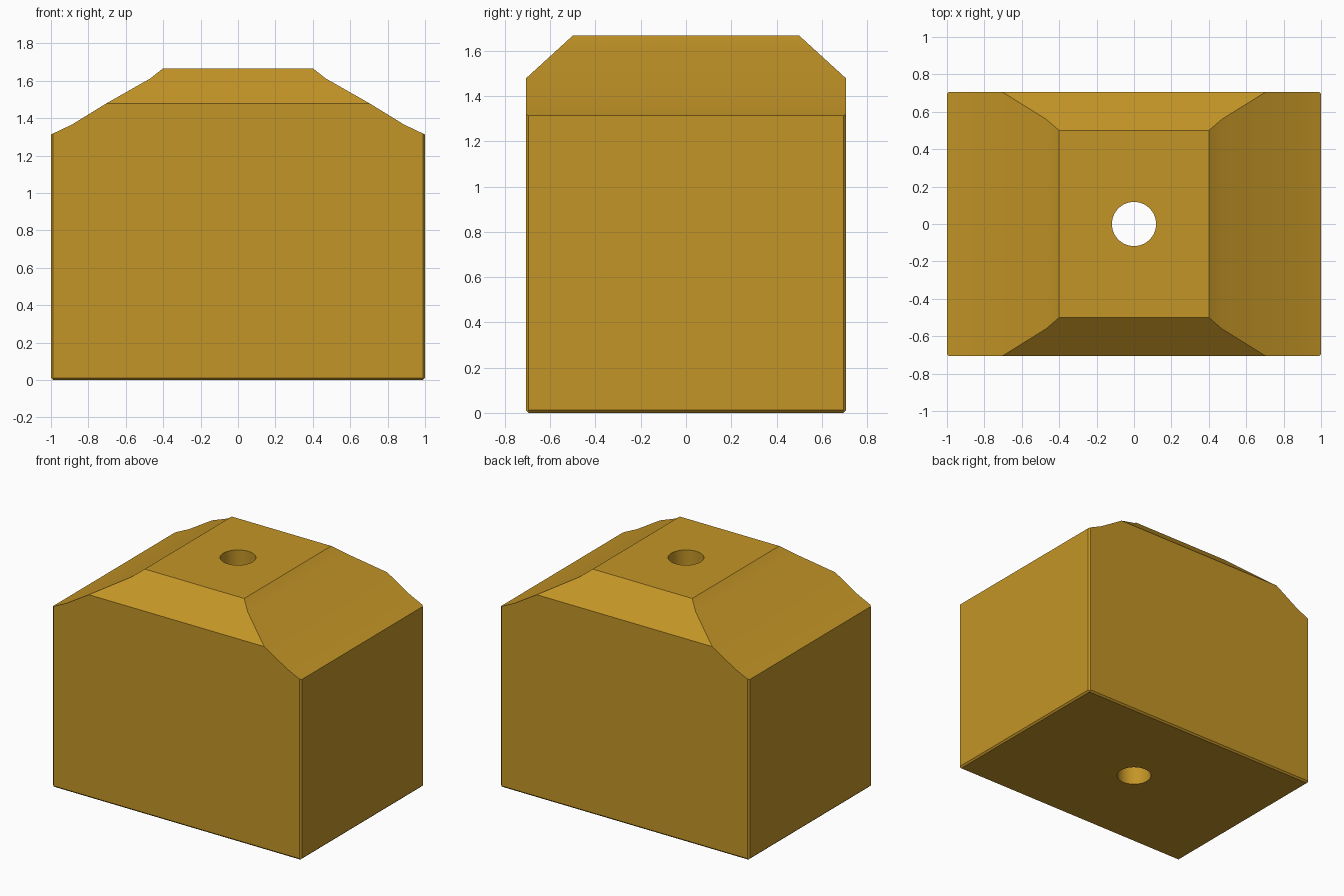
import bpy, bmesh
from mathutils import Vector

if "Cube" in bpy.data.objects:
    bpy.data.objects.remove(bpy.data.objects["Cube"])

W, D, H = 1.0, 0.707, 1.667      # half width, half depth, height
C = 0.012                        # small edge chamfer

# Block body: front profile with slightly hollow shoulders, extruded along y
half = [(W, 0), (W, 1.313), (0.888, 1.366), (0.706, 1.478), (0.47, 1.612), (0.4, H)]
profile = half + [(-x, z) for x, z in reversed(half)]
bm = bmesh.new()
face = bm.faces.new([bm.verts.new((x, -D, z)) for x, z in profile])
ext = bmesh.ops.extrude_face_region(bm, geom=[face])
bmesh.ops.translate(bm, vec=(0, 2 * D, 0),
                    verts=[g for g in ext["geom"] if isinstance(g, bmesh.types.BMVert)])
bmesh.ops.recalc_face_normals(bm, faces=bm.faces)


def slice_off(point, normal):
    """Cut away everything on the normal side of a plane and cap the cut."""
    geom = bm.verts[:] + bm.edges[:] + bm.faces[:]
    bmesh.ops.bisect_plane(bm, geom=geom, dist=1e-6, plane_co=Vector(point),
                           plane_no=Vector(normal), clear_outer=True)
    bmesh.ops.holes_fill(bm, edges=[e for e in bm.edges if e.is_boundary], sides=0)


for s in (-1, 1):
    # Sloped top facets at front and back
    slice_off((0, s * 0.5, H), (0, s * 0.189, 0.207))
    # Fine chamfers on the upright corners
    for t in (-1, 1):
        slice_off((s * W, t * (D - C), 0), (s, t, 0))
for s in (-1, 1):
    # Fine chamfers around the base
    slice_off((s * W, 0, C), (s, 0, -1))
    slice_off((0, s * D, C), (0, s, -1))
bmesh.ops.recalc_face_normals(bm, faces=bm.faces)

mesh = bpy.data.meshes.new("block")
bm.to_mesh(mesh)
bm.free()
block = bpy.data.objects.new("block", mesh)
bpy.context.collection.objects.link(block)

mat = bpy.data.materials.new("ochre")
mat.diffuse_color = (0.55, 0.30, 0.02, 1)
mat.use_nodes = True
mat.node_tree.nodes["Principled BSDF"].inputs["Base Color"].default_value = mat.diffuse_color
mesh.materials.append(mat)

# Vertical through hole
bpy.ops.mesh.primitive_cylinder_add(vertices=64, radius=0.118, depth=3, location=(0, 0, H / 2))
cutter = bpy.context.object
cutter.name = "hole_cutter"
cutter.data.materials.append(mat)
cutter.hide_render = True
mod = block.modifiers.new("hole", 'BOOLEAN')
mod.operation, mod.solver, mod.object = 'DIFFERENCE', 'EXACT', cutter
bpy.ops.object.select_all(action='DESELECT')
block.select_set(True)
bpy.context.view_layer.objects.active = block
bpy.ops.object.modifier_apply(modifier="hole")
bpy.data.objects.remove(cutter)

# Smooth the shoulders and hole, keep real edges crisp
bpy.ops.object.shade_smooth_by_angle(angle=0.3)
